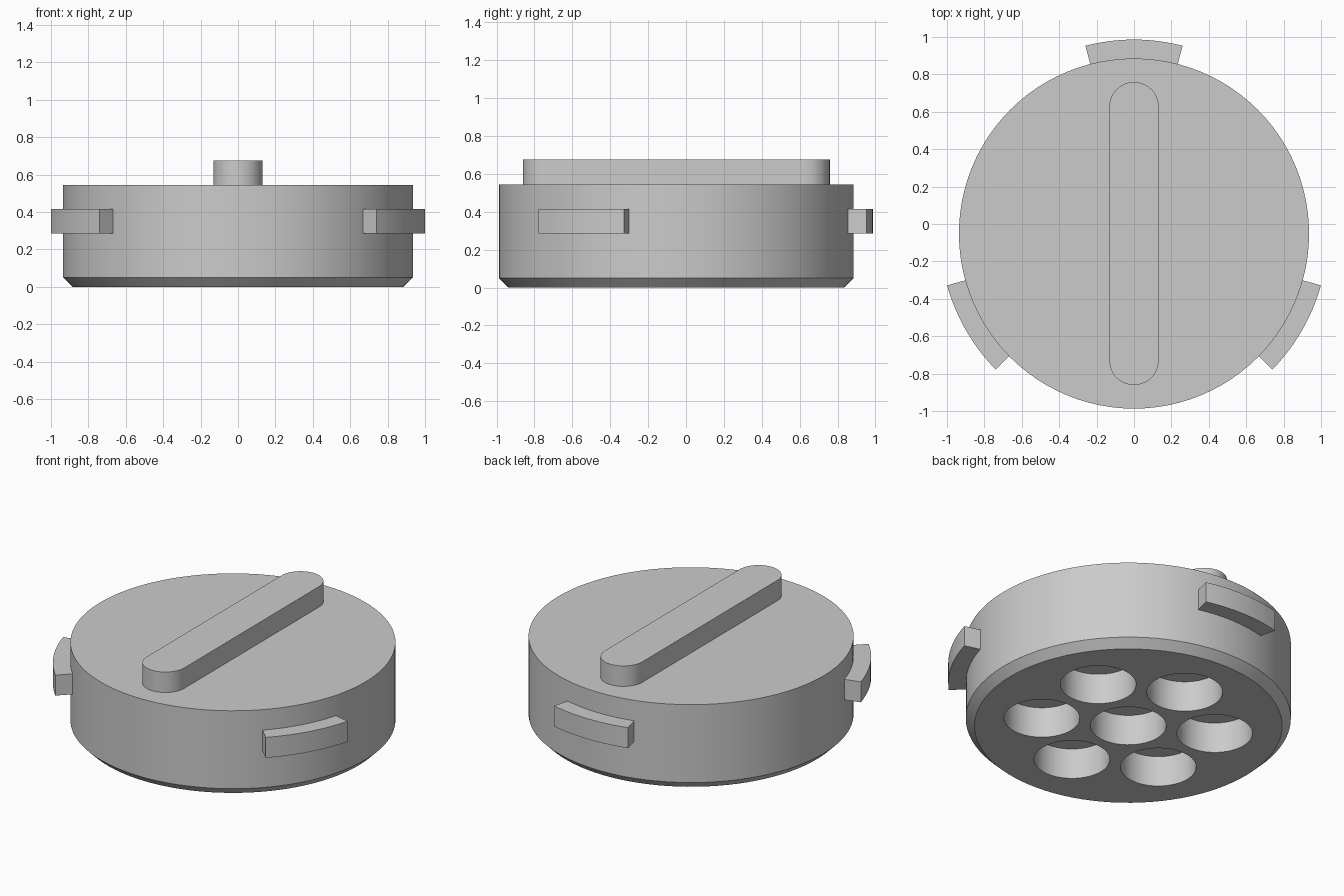
import bpy, bmesh
from math import radians, pi, cos, sin

cube = bpy.data.objects.get("Cube")
if cube:
    bpy.data.objects.remove(cube, do_unlink=True)

CY = -0.051          # y of the body axis
R = 0.936            # body radius

grey = bpy.data.materials.new("light_grey")
grey.use_nodes = True
colour = (0.6, 0.6, 0.6, 1)
grey.diffuse_color = colour
bsdf = next(n for n in grey.node_tree.nodes if n.type == 'BSDF_PRINCIPLED')
bsdf.inputs["Base Color"].default_value = colour


def add_object(name, bm):
    bmesh.ops.recalc_face_normals(bm, faces=bm.faces)
    mesh = bpy.data.meshes.new(name)
    bm.to_mesh(mesh)
    bm.free()
    mesh.materials.append(grey)
    obj = bpy.data.objects.new(name, mesh)
    bpy.context.collection.objects.link(obj)
    obj.location.y = CY
    return obj


def loft(bm, rings):
    """Join a stack of equal rings into a closed solid."""
    loops = [[bm.verts.new(p) for p in ring] for ring in rings]
    for a, b in zip(loops, loops[1:]):
        for i in range(len(a)):
            j = (i + 1) % len(a)
            bm.faces.new((a[i], a[j], b[j], b[i]))
    bm.faces.new(loops[0][::-1])
    bm.faces.new(loops[-1])


def prism(bm, outline, z0, z1):
    loft(bm, [[(x, y, z) for x, y in outline] for z in (z0, z1)])


def arc(r, start, end, n, cx=0, cy=0):
    """Points along an arc, angles in degrees, both ends included."""
    angles = [radians(start + (end - start) * i / n) for i in range(n + 1)]
    return [(cx + r * cos(a), cy + r * sin(a)) for a in angles]


def smooth(obj):
    bpy.ops.object.select_all(action='DESELECT')
    obj.select_set(True)
    bpy.context.view_layer.objects.active = obj
    bpy.ops.object.shade_smooth_by_angle(angle=radians(30))


# Round body with a chamfered lower edge
bm = bmesh.new()
profile = [(R - 0.05, 0), (R, 0.05), (R, 0.545)]
loft(bm, [[(x, y, z) for x, y in arc(r, 0, 360, 96)[:-1]] for r, z in profile])
body = add_object("body", bm)

# Seven blind holes in the underside: one central, six around it
bm = bmesh.new()
centres = [(0, 0)] + arc(0.505, 30, 330, 5)
for cx, cy in centres:
    prism(bm, arc(0.218, 0, 360, 48, cx, cy)[:-1], -0.1, 0.195)
cutter = add_object("hole_cutter", bm)
cutter.hide_render = True
cut = body.modifiers.new("holes", 'BOOLEAN')
cut.operation = 'DIFFERENCE'
cut.solver = 'EXACT'
cut.object = cutter
bpy.context.view_layer.objects.active = body
bpy.ops.object.modifier_apply(modifier=cut.name)
bpy.data.objects.remove(cutter, do_unlink=True)
smooth(body)

# Three curved locking tabs around the rim
for name, mid in (("back_tab", 90), ("right_tab", 210), ("left_tab", 330)):
    bm = bmesh.new()
    half = 14.5
    outline = arc(1.037, mid - half, mid + half, 12) + arc(R - 0.02, mid + half, mid - half, 12)
    prism(bm, outline, 0.285, 0.415)
    smooth(add_object(name, bm))

# Round-ended grip bar across the top
bm = bmesh.new()
w, length = 0.132, 0.81
outline = arc(w, 0, 180, 24, 0, length - w) + arc(w, 180, 360, 24, 0, w - length)
prism(bm, outline, 0.535, 0.675)
smooth(add_object("grip_bar", bm))
